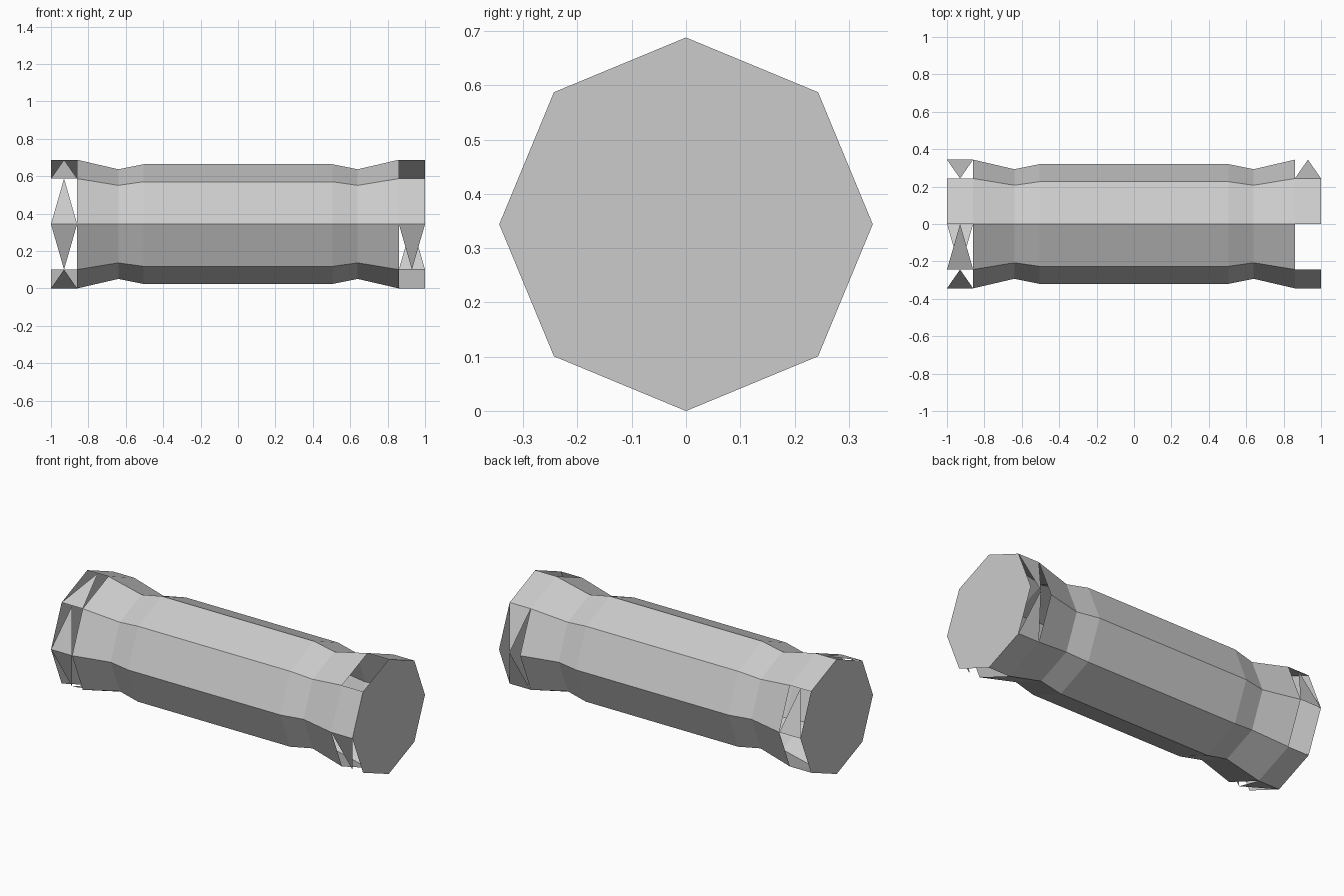
import bpy, bmesh
from math import sin, cos, pi

if "Cube" in bpy.data.objects:
    bpy.data.objects.remove(bpy.data.objects["Cube"])

SIDES = 8
CZ = 0.344


def point(x, r, k):
    a = 2 * pi * k / SIDES
    return (x, r * sin(a), CZ + r * cos(a))


def ring(bm, x, r):
    return [bm.verts.new(point(x, r, k)) for k in range(SIDES)]


def finish(name, bm):
    mesh = bpy.data.meshes.new(name)
    bm.to_mesh(mesh)
    bm.free()
    bpy.context.collection.objects.link(bpy.data.objects.new(name, mesh))


# Octagonal barrel with a narrow neck near each end
bm = bmesh.new()
profile = [(-0.86, 0.344), (-0.64, 0.293), (-0.505, 0.32),
           (0.505, 0.32), (0.64, 0.293), (0.86, 0.344)]
rings = [ring(bm, x, r) for x, r in profile]
for p, q in zip(rings, rings[1:]):
    for k in range(SIDES):
        n = (k + 1) % SIDES
        bm.faces.new((p[k], p[n], q[n], q[k]))
bmesh.ops.recalc_face_normals(bm, faces=bm.faces)
finish("barrel", bm)


# Broken end bands: F = whole panel, a / b = spike based on its
# first / second edge, - = open panel; each closed by a flat cap
def end_band(name, sign, panels):
    bm = bmesh.new()
    R = 0.344
    inner, outer = ring(bm, sign * 0.86, R), ring(bm, sign, R)
    for k, kind in enumerate(panels):
        n = (k + 1) % SIDES
        if kind == "F":
            loop = [inner[k], inner[n], outer[n], outer[k]]
        elif kind in "ab":
            base, tip = (k, n) if kind == "a" else (n, k)
            apex = bm.verts.new(point(sign * 0.93, R, tip))
            loop = [inner[base], apex, outer[base]]
            if kind == "b":
                loop.reverse()
        else:
            continue
        bm.faces.new(loop if sign > 0 else loop[::-1])
    bm.faces.new(outer if sign < 0 else outer[::-1])
    bm.normal_update()
    # Point every face away from the barrel's middle
    for f in bm.faces:
        c = f.calc_center_median()
        c.z -= CZ
        if f.normal.dot(c) < 0:
            f.normal_flip()
    finish(name, bm)


end_band("left_end", -1, "Fb-Fabaa")
end_band("right_end", 1, "FabF-bF-")
